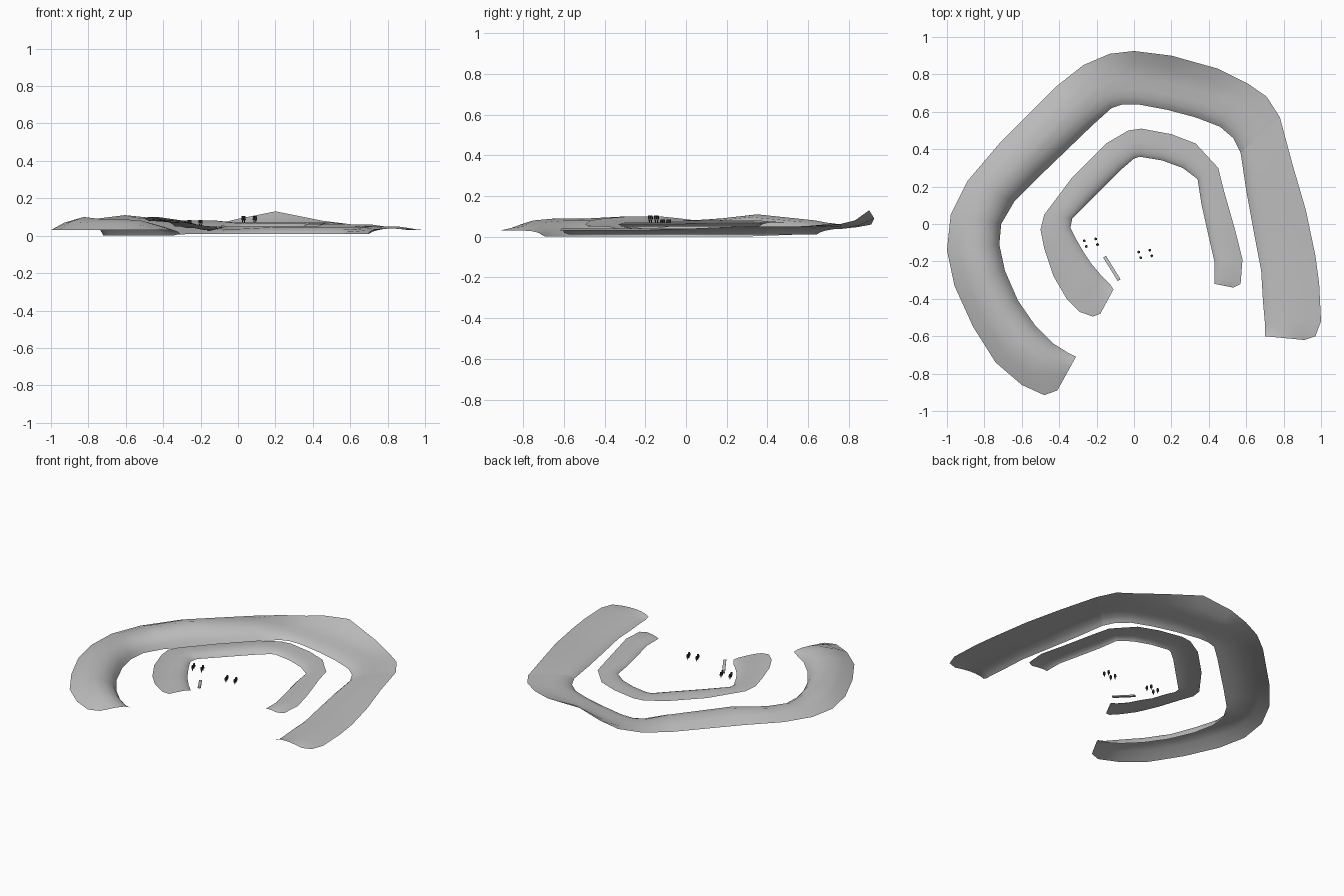
import bpy
import bmesh
import math
from mathutils import Vector, Matrix

default_cube = bpy.data.objects.get("Cube")
if default_cube:
    bpy.data.objects.remove(default_cube, do_unlink=True)


def make_material(name, colour):
    material = bpy.data.materials.new(name)
    material.use_nodes = True
    rgba = (*colour, 1)
    material.diffuse_color = rgba
    material.node_tree.nodes["Principled BSDF"].inputs["Base Color"].default_value = rgba
    return material


stone_grey = make_material("stone grey", (.52, .52, .52))
dark_grey = make_material("dark grey", (.04, .04, .04))


def add_object(name, bm, material, smooth=False):
    mesh = bpy.data.meshes.new(name)
    bm.to_mesh(mesh)
    bm.free()
    mesh.materials.append(material)
    for polygon in mesh.polygons:
        polygon.use_smooth = smooth
    obj = bpy.data.objects.new(name, mesh)
    bpy.context.collection.objects.link(obj)
    return obj


def cross_section(station):
    """Points from the inner rim over the crest to the outer rim."""
    ix, iy, iz, ox, oy, crest, oz = (value / 100 for value in station)
    steps = ((0, 0), (.06, .35), (.14, .62), (.28, .88), (.5, 1))
    points = [(t, iz + (crest - iz) * rise) for t, rise in steps]
    points += [(.75, crest + (oz - crest) * .35), (1, oz)]
    inner, outer = Vector((ix, iy)), Vector((ox, oy))
    return [(*inner.lerp(outer, t), z) for t, z in points]


def terrace(name, stations):
    """Open curved sheet lofted through the stations."""
    bm = bmesh.new()
    rows = [[bm.verts.new(p) for p in cross_section(s)] for s in stations]
    for row, following in zip(rows, rows[1:]):
        for k in range(len(row) - 1):
            bm.faces.new((row[k], row[k + 1], following[k + 1], following[k]))
    bm.normal_update()
    if sum(face.normal.z for face in bm.faces) < 0:
        bmesh.ops.reverse_faces(bm, faces=bm.faces[:])
    return add_object(name, bm, stone_grey, smooth=True)


# Station: inner x, y, z, then outer x, y, crest height, outer height (hundredths)
terrace("outer_terrace", [
    (-31, -71, 1, -41, -89, 3, 3),
    (-35, -69, 0, -48, -91.5, 5, 3),
    (-43, -64, 0, -60, -86, 8, 3),
    (-53, -54, 0, -74, -74, 9, 3),
    (-62, -41, 0, -86, -55, 9, 3),
    (-69, -25, 0, -96, -33, 10, 3),
    (-72, -11, 0, -100, -14, 9, 3),
    (-71, 0, 0, -98, 5, 8, 4),
    (-64, 12, 0, -89, 23, 9, 5),
    (-49, 27, 0, -72, 43, 11, 6),
    (-22, 53, 1, -41, 74, 8, 5),
    (-12, 62, 1, -27, 85, 5, 5),
    (-6, 64, 1, -13, 91, 4, 6),
    (2, 64, 1, 0, 92.5, 4, 9),
    (18, 61, 1, 20, 90, 5, 13),
    (33, 57, 1, 45, 83, 5, 8),
    (46, 52, 1, 61, 75, 5, 6),
    (53, 46, 1, 71, 68, 5, 6),
    (57, 38, 1, 78, 57, 5, 5),
])
# Straight arm continuing from the last station
terrace("outer_terrace_arm", [
    (57, 38, 1, 78, 57, 5, 5),
    (60, 18, 1, 85, 31, 5, 5),
    (64, -4, 1, 92, 7, 4, 4),
    (68, -25, 1, 97, -17, 4, 3),
    (69, -42, 1, 99, -32, 4, 3),
    (70, -53, 1, 100, -52, 4, 3),
    (70, -57, 1, 97, -60, 4, 3),
    (70, -60, 2, 91, -62, 4, 3),
])
terrace("inner_terrace", [
    (-11, -35, 4, -18, -48, 5, 5),
    (-13, -32, 3, -22, -49.5, 5, 6),
    (-18, -27, 3, -29, -47, 6, 8),
    (-23, -21, 4, -36, -40, 7, 9),
    (-27, -15, 4, -43, -28, 7, 10),
    (-31, -8, 5, -48, -13, 8, 10),
    (-34, -2, 5, -50, -3, 8, 9),
    (-33, 3, 5, -48, 5, 8, 8),
    (-22, 14, 5, -33, 25, 8, 7),
    (-7, 29, 5, -15, 43, 8, 7),
    (0, 35, 5, -3, 50, 7, 7),
    (3, 36, 5, 4, 51, 7, 7),
    (15, 34, 5, 20, 48, 7, 7),
    (26, 30, 5, 33, 43, 7, 7),
    (34, 24, 5, 45, 30, 7, 7),
    (36, 11, 5, 48, 18, 7, 7),
    (40, -7, 5, 54, -3, 7, 6),
    (43, -20, 5, 58, -19, 7, 6),
    (43, -28, 5, 57, -32, 7, 6),
    (43, -32, 5, 53, -34, 6, 6),
])

# Sloping bench slab
start, end = Vector((-.157, -.175, .03)), Vector((-.08, -.3, .05))
along = end - start
bm = bmesh.new()
bmesh.ops.create_cube(bm, size=1)
bmesh.ops.scale(bm, vec=(along.length, .018, .008), verts=bm.verts)
slab = add_object("bench_slab", bm, stone_grey)
slab.matrix_world = (Matrix.Translation((start + end) / 2)
                     @ along.to_track_quat('X', 'Z').to_matrix().to_4x4())


# Small marker posts with a wide head and a thin stem
def marker_post(name, x, y, z):
    bm = bmesh.new()
    for bottom, top, height, depth in ((.002, .004, .006, .014), (.008, .006, .024, .02)):
        bmesh.ops.create_cone(bm, cap_ends=True, segments=6, radius1=bottom, radius2=top,
                              depth=depth, matrix=Matrix.Translation((x, y, z + height)))
    add_object(name, bm, dark_grey)


for group, x, y, z in (("east", .06, -.16, .07), ("west", -.23, -.1, .05)):
    for side in (-1, 1):
        for row in (-1, 1):
            marker_post(f"{group}_marker_post", x + side * .03 + row * .005,
                        y + side * .005 - row * .015, z)
